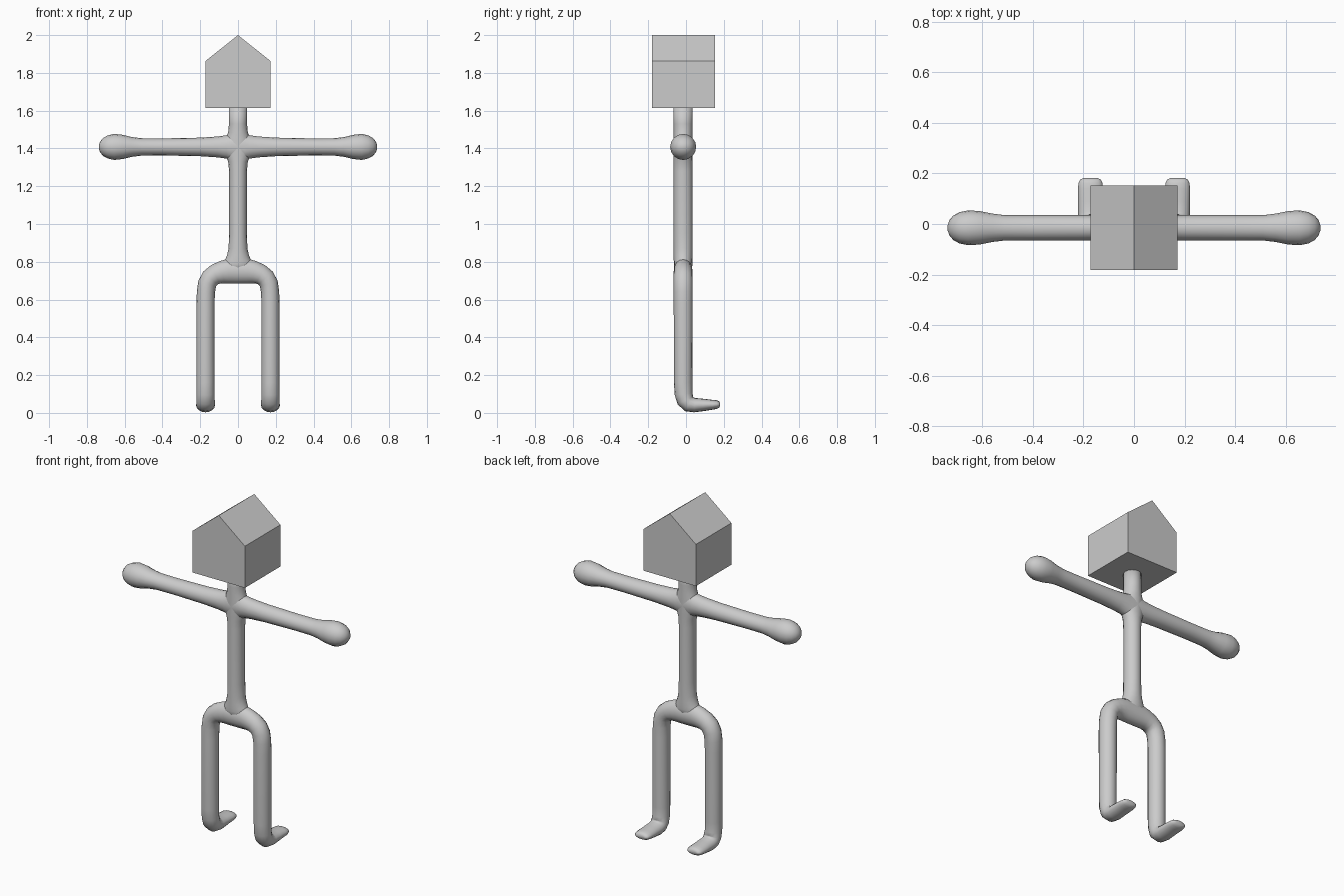
import bpy, bmesh, math
from mathutils import Vector

Y = -0.015          # depth of the body's centre line
SIDES = 16

grey = bpy.data.materials.new("light grey")
grey.diffuse_color = (0.6, 0.6, 0.6, 1)


def finish(name, bm, smooth):
    bmesh.ops.recalc_face_normals(bm, faces=bm.faces)
    me = bpy.data.meshes.new(name)
    bm.to_mesh(me)
    bm.free()
    me.materials.append(grey)
    ob = bpy.data.objects.new(name, me)
    bpy.context.collection.objects.link(ob)
    if smooth:
        for p in me.polygons:
            p.use_smooth = True
    return ob


def tube(name, pts, u):
    """Sweep ellipses along pts of (x, y, z, radius along u, radius across)."""
    bm, rings, u = bmesh.new(), [], Vector(u)
    pos = [Vector(p[:3]) for p in pts]
    for i, p in enumerate(pts):
        t = (pos[min(i + 1, len(pos) - 1)] - pos[max(i - 1, 0)]).normalized()
        u = (u - t * u.dot(t)).normalized()
        v = t.cross(u)
        rings.append([bm.verts.new(pos[i] + u * p[3] * math.cos(a) + v * p[4] * math.sin(a))
                      for a in (2 * math.pi * k / SIDES for k in range(SIDES))])
    for r, s in zip(rings, rings[1:]):
        for k in range(SIDES):
            j = (k + 1) % SIDES
            bm.faces.new((r[k], r[j], s[j], s[k]))
    bm.faces.new(rings[0])
    bm.faces.new(rings[-1])
    return finish(name, bm, True)


def mirrored(half):
    return [(-p[0], *p[1:]) for p in reversed(half[1:])] + half


# Arms: one bar flaring at the chest, with rounded fists
arm = [(0, 0.05, 0.085), (0.035, 0.05, 0.073), (0.06, 0.05, 0.062), (0.11, 0.05, 0.055),
       (0.2, 0.05, 0.049), (0.4, 0.05, 0.045), (0.51, 0.05, 0.046), (0.56, 0.056, 0.052),
       (0.61, 0.066, 0.064), (0.655, 0.069, 0.069), (0.69, 0.062, 0.061),
       (0.715, 0.048, 0.047), (0.73, 0.03, 0.028), (0.737, 0.01, 0.01)]
tube("arms", mirrored([(x, Y, 1.408, a, b) for x, a, b in arm]), (0, 1, 0))

# Torso and neck: a column widening at the chest and the pelvis
torso = [(0.74, 0.08, 0.045), (0.79, 0.078, 0.049), (0.81, 0.068, 0.05), (0.835, 0.058, 0.05),
         (0.87, 0.05, 0.05), (0.95, 0.047, 0.05), (1.28, 0.047, 0.05), (1.33, 0.052, 0.05),
         (1.36, 0.064, 0.05), (1.41, 0.075, 0.05), (1.455, 0.064, 0.05), (1.485, 0.052, 0.05),
         (1.53, 0.048, 0.05), (1.63, 0.048, 0.05)]
tube("torso", [(0, Y, z, a, b) for z, a, b in torso], (1, 0, 0))

# Hips, legs and feet: one bent tube from toe to toe
L = 0.172
leg = [(0, Y, 0.75, 0.05, 0.066), (0.05, Y, 0.75, 0.05, 0.066), (0.085, Y, 0.744, 0.05, 0.06),
       (0.12, Y, 0.733, 0.05, 0.054), (0.146, Y, 0.714, 0.05, 0.051),
       (0.163, Y, 0.685, 0.05, 0.049), (0.17, Y, 0.64, 0.05, 0.048), (L, Y, 0.58, 0.05, 0.048),
       (L, Y, 0.16, 0.049, 0.048), (L, Y + 0.002, 0.10, 0.047, 0.048),
       (L, Y + 0.012, 0.066, 0.046, 0.049), (L, 0.015, 0.047, 0.043, 0.049),
       (L, 0.045, 0.041, 0.038, 0.05), (L, 0.09, 0.042, 0.033, 0.05),
       (L, 0.14, 0.043, 0.026, 0.05), (L, 0.163, 0.044, 0.023, 0.047),
       (L, 0.175, 0.044, 0.017, 0.041), (L, 0.181, 0.044, 0.008, 0.03)]
tube("hips_legs_and_feet", mirrored(leg), (0, 0, 1))

# Head: a house-shaped block
bm = bmesh.new()
outline = [(-0.172, 1.615), (0.172, 1.615), (0.172, 1.863), (0, 2.0), (-0.172, 1.863)]
face = bm.faces.new([bm.verts.new((x, -0.181, z)) for x, z in outline])
ext = bmesh.ops.extrude_face_region(bm, geom=[face])["geom"]
bmesh.ops.translate(bm, vec=(0, 0.334, 0), verts=[g for g in ext if isinstance(g, bmesh.types.BMVert)])
finish("head", bm, False)
